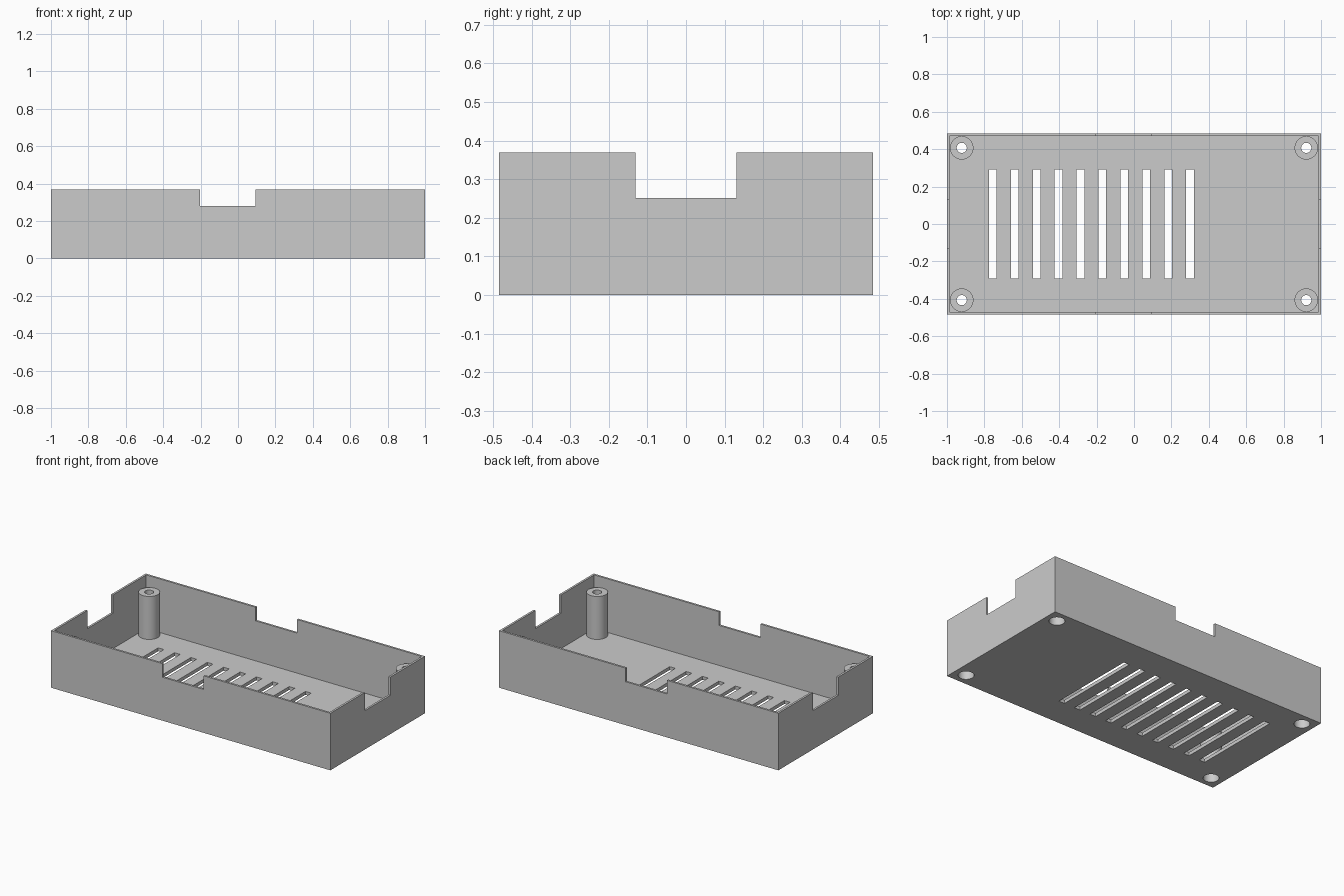
import bpy
from mathutils import Vector

cube = bpy.data.objects.get("Cube")
if cube:
    bpy.data.objects.remove(cube, do_unlink=True)

# Overall sizes
HALF_X, HALF_Y, HEIGHT = 1.0, 0.484, 0.369
WALL, FLOOR = 0.0135, 0.022
POST_X, POST_Y, POST_TOP = 0.921, 0.407, 0.30
OVER = 0.1  # cutter overshoot

GREY = (0.6, 0.6, 0.6, 1.0)
plastic = bpy.data.materials.new("grey_plastic")
plastic.use_nodes = True
plastic.diffuse_color = GREY
plastic.node_tree.nodes["Principled BSDF"].inputs["Base Color"].default_value = GREY


def finish(name):
    ob = bpy.context.object
    ob.name = name
    ob.data.materials.clear()
    ob.data.materials.append(plastic)
    return ob


def box(name, low, high):
    low, high = Vector(low), Vector(high)
    bpy.ops.mesh.primitive_cube_add(size=1, location=(low + high) / 2)
    ob = finish(name)
    ob.scale = high - low
    bpy.ops.object.transform_apply(location=True, scale=True, rotation=False)
    return ob


def cylinder(name, x, y, radius, z0, z1):
    bpy.ops.mesh.primitive_cylinder_add(
        vertices=48, radius=radius, depth=z1 - z0, location=(x, y, (z0 + z1) / 2))
    return finish(name)


def combine(target, tool, operation):
    mod = target.modifiers.new(tool.name, "BOOLEAN")
    mod.operation, mod.solver, mod.object = operation, "EXACT", tool
    bpy.context.view_layer.objects.active = target
    bpy.ops.object.modifier_apply(modifier=mod.name)
    bpy.data.objects.remove(tool, do_unlink=True)


# Open tray: solid block with the inside taken out
tray = box("enclosure_tray", (-HALF_X, -HALF_Y, 0), (HALF_X, HALF_Y, HEIGHT))
combine(tray, box("cavity", (WALL - HALF_X, WALL - HALF_Y, FLOOR),
                  (HALF_X - WALL, HALF_Y - WALL, HEIGHT + OVER)), "DIFFERENCE")

# Notches through the front and back walls, then through both end walls
combine(tray, box("long_wall_notch", (-0.203, -HALF_Y - OVER, 0.281),
                  (0.093, HALF_Y + OVER, HEIGHT + OVER)), "DIFFERENCE")
combine(tray, box("end_wall_notch", (-HALF_X - OVER, -0.131, 0.251),
                  (HALF_X + OVER, 0.131, HEIGHT + OVER)), "DIFFERENCE")

# Row of ventilation slots in the floor
for i in range(10):
    x = -0.755 + i * 0.1172
    combine(tray, box("vent_slot", (x - 0.0205, -0.291, -OVER),
                      (x + 0.0205, 0.291, FLOOR + OVER)), "DIFFERENCE")

# Corner screw posts with a through hole and a wide recess from below
for sx in (-1, 1):
    for sy in (-1, 1):
        x, y = sx * POST_X, sy * POST_Y
        combine(tray, cylinder("screw_post", x, y, 0.0625, FLOOR / 2, POST_TOP), "UNION")
        combine(tray, cylinder("screw_recess", x, y, 0.046, -OVER, 0.2), "DIFFERENCE")
        combine(tray, cylinder("screw_hole", x, y, 0.027, 0.1, POST_TOP + OVER), "DIFFERENCE")

# Round posts and holes, crisp box edges
bpy.ops.object.select_all(action="DESELECT")
tray.select_set(True)
bpy.context.view_layer.objects.active = tray
bpy.ops.object.shade_smooth_by_angle(angle=0.52)
